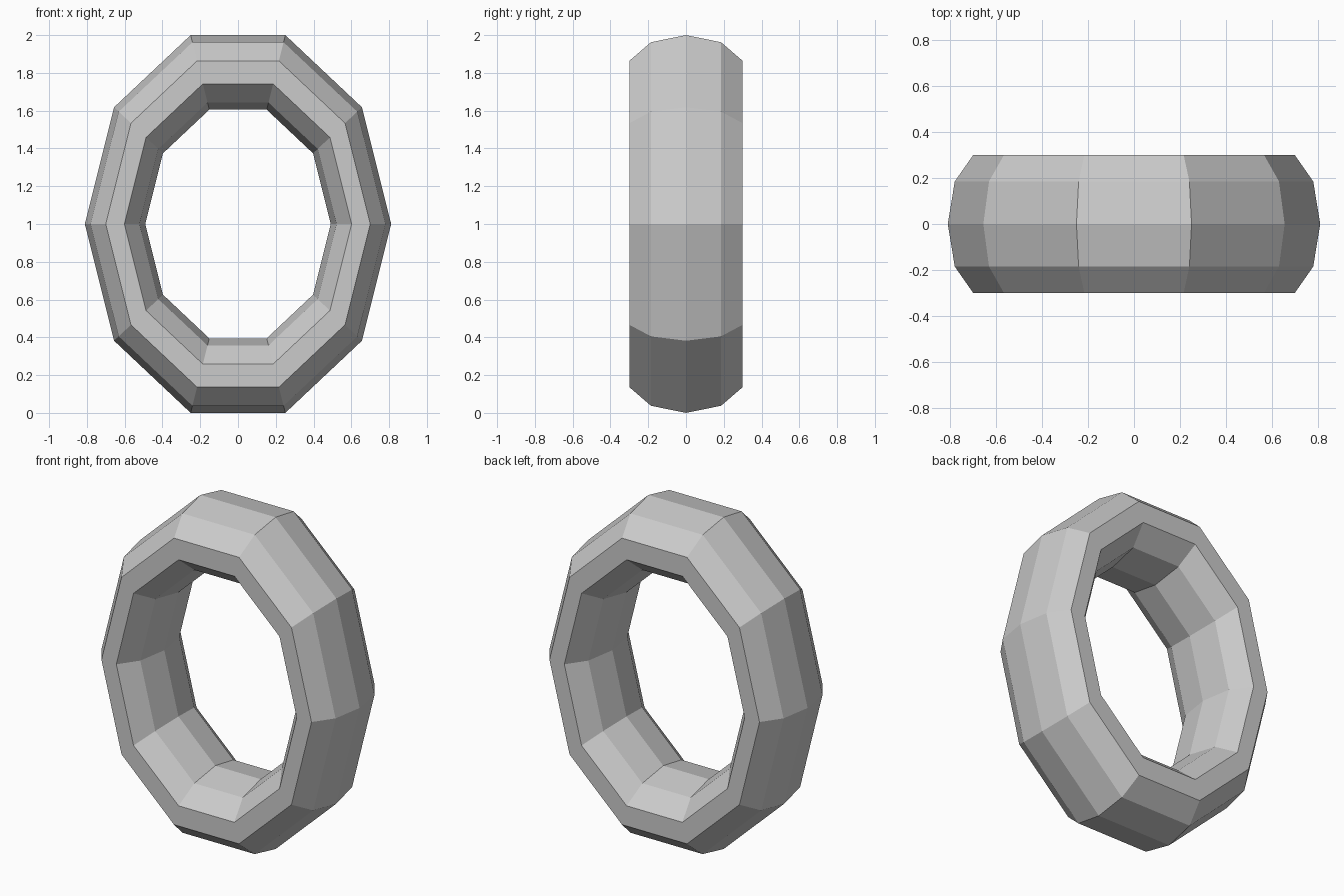
import bpy
import math

if "Cube" in bpy.data.objects:
    bpy.data.objects.remove(bpy.data.objects["Cube"])

# Upright oval ring: ten segments around, ten-sided cross-section, flat faces
bpy.ops.mesh.primitive_torus_add(
    major_segments=10, minor_segments=10,
    major_radius=0.651, minor_radius=0.16,
    location=(0, 0, 1), rotation=(math.radians(90), 0, 0))
ring = bpy.context.object
ring.name = "oval_ring"

# Stretch to full height (local y) and width of the band (local z)
ring.scale = (1, 1 / (0.811 * math.sin(math.radians(72))), 0.30 / (0.16 * math.sin(math.radians(72))))
bpy.ops.object.transform_apply(location=False, rotation=True, scale=True)
bpy.ops.object.shade_flat()
